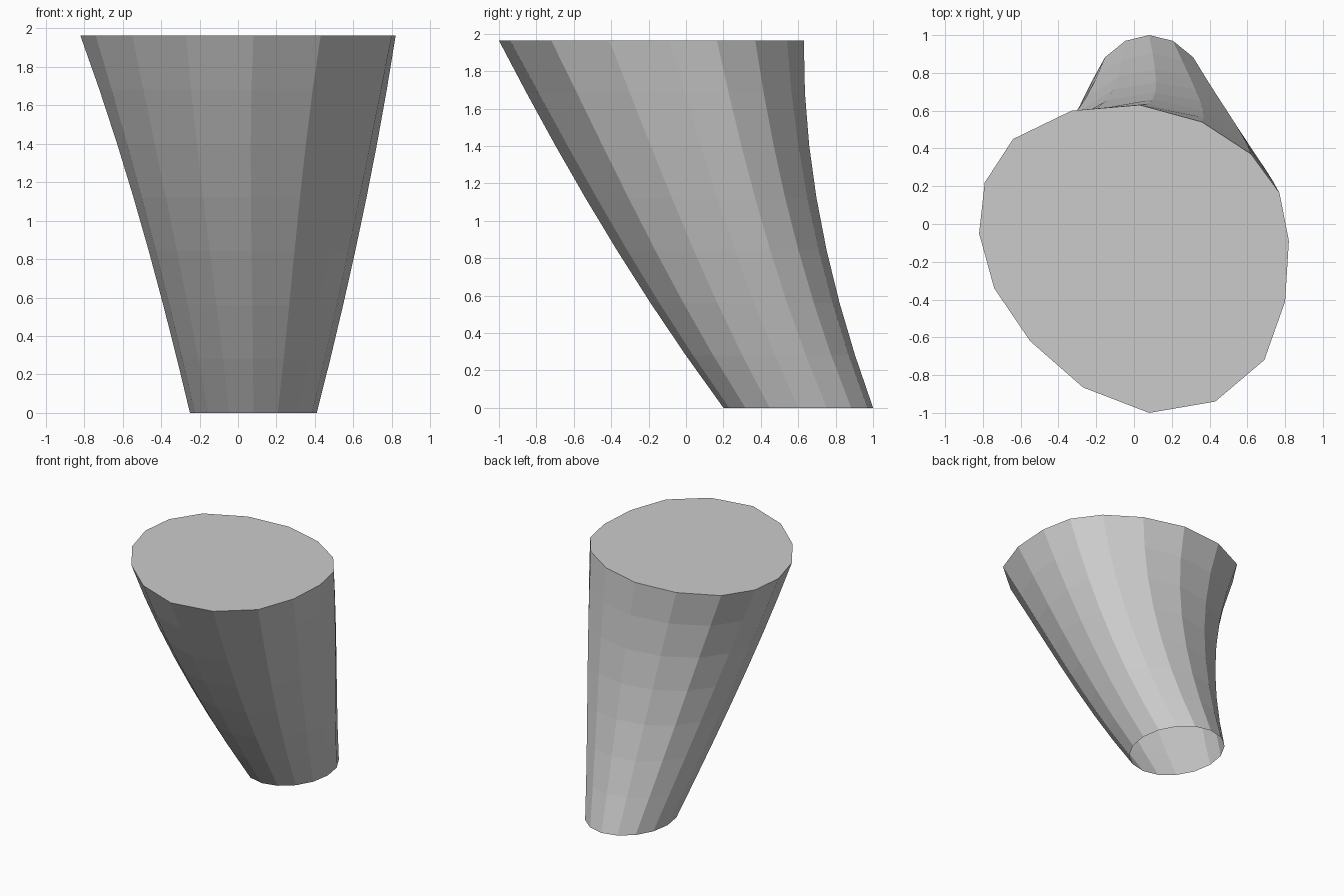
import bpy
import bmesh
from math import cos, sin, tau

if "Cube" in bpy.data.objects:
    bpy.data.objects.remove(bpy.data.objects["Cube"])

SIDES, ROWS, HEIGHT = 16, 7, 1.963

# Irregular rim, anticlockwise from the right-hand side (same order as the foot ellipse)
RIM = [(0.82, -0.09), (0.77, 0.165), (0.62, 0.37), (0.36, 0.54),
       (0.03, 0.63), (-0.33, 0.60), (-0.64, 0.45), (-0.79, 0.22),
       (-0.82, -0.05), (-0.74, -0.34), (-0.55, -0.62), (-0.27, -0.865),
       (0.08, -1.0), (0.43, -0.94), (0.69, -0.72), (0.80, -0.41)]
# Small oval foot, set towards the back
FOOT = [(0.08 + 0.33 * cos(tau * i / SIDES), 0.6 + 0.4 * sin(tau * i / SIDES))
        for i in range(SIDES)]


def ring(bm, t):
    """Cross-section at height fraction t, bowed and skewed along the leaning path."""
    bow = 4 * t * (1 - t)
    cx, cy = 0.08 * (1 - t), 0.6 * (1 - t) - 0.18 * t
    verts = []
    for (fx, fy), (rx, ry) in zip(FOOT, RIM):
        x, y = fx + (rx - fx) * t, fy + (ry - fy) * t
        dx, dy = x - cx, y - cy
        x += bow * (0.025 - 0.005 * dx + 0.06 * dy)
        y += bow * (-0.075 - 0.03 * dy + 0.06 * dx)
        verts.append(bm.verts.new((x, y, HEIGHT * t)))
    return verts


# Leaning flared body: stacked rings, side faces, flat top and open foot
bm = bmesh.new()
rings = [ring(bm, r / ROWS) for r in range(ROWS + 1)]
for low, high in zip(rings, rings[1:]):
    for i in range(SIDES):
        j = (i + 1) % SIDES
        bm.faces.new((low[i], low[j], high[j], high[i]))
bm.faces.new(rings[-1])

mesh = bpy.data.meshes.new("flared_leaning_body")
bm.to_mesh(mesh)
bm.free()
bpy.context.collection.objects.link(bpy.data.objects.new("flared_leaning_body", mesh))
